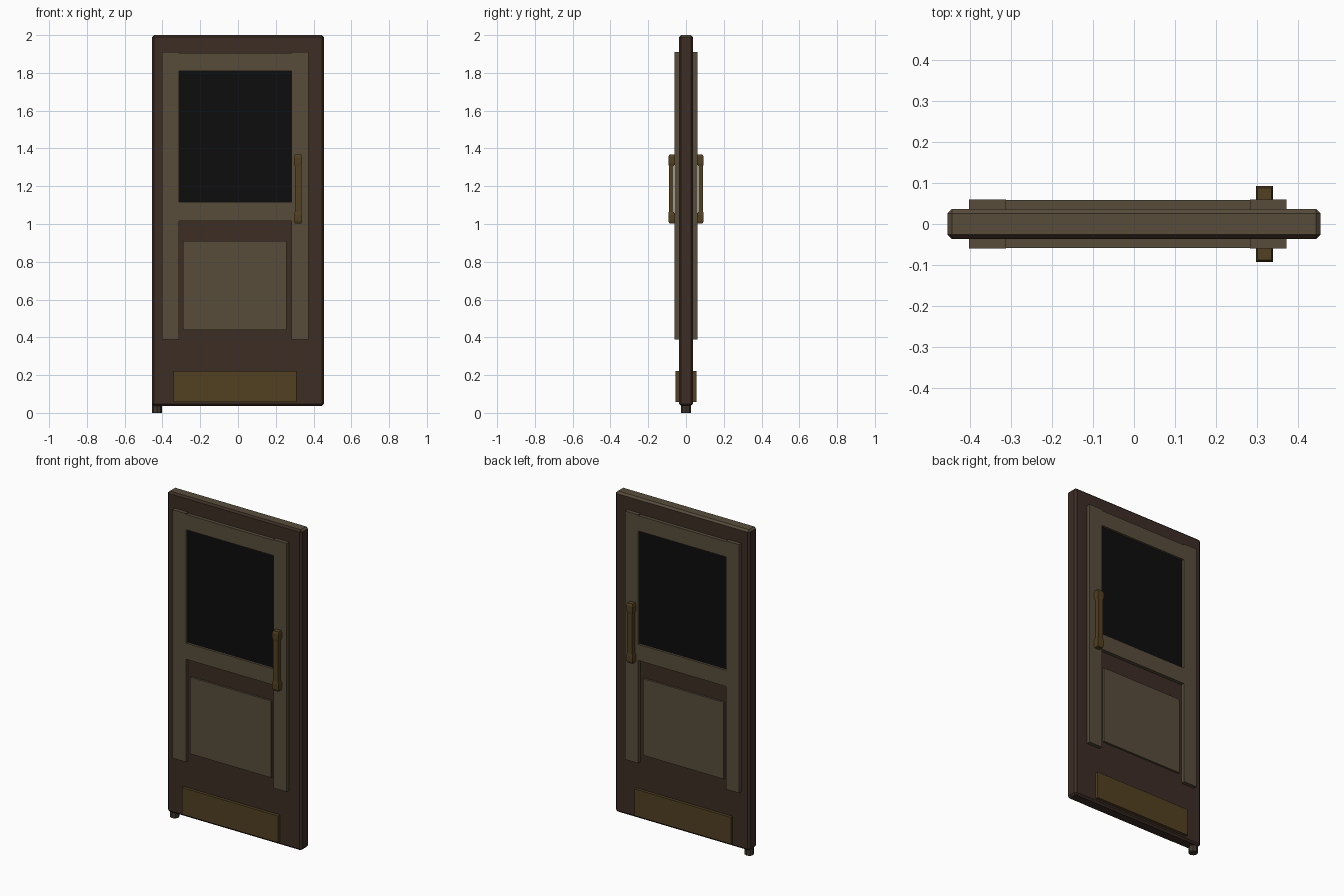
import bpy, bmesh, math

if "Cube" in bpy.data.objects:
    bpy.data.objects.remove(bpy.data.objects["Cube"])


def mat(name, rgb):
    m = bpy.data.materials.new(name)
    m.diffuse_color = (*rgb, 1)
    m.use_nodes = True
    m.node_tree.nodes["Principled BSDF"].inputs["Base Color"].default_value = m.diffuse_color
    return m


dark_wood = mat("dark wood", (0.045, 0.026, 0.018))
light_wood = mat("light wood", (0.097, 0.073, 0.044))
brass = mat("aged brass", (0.084, 0.052, 0.016))
black = mat("black glass", (0.004, 0.004, 0.004))
iron = mat("dull iron", (0.050, 0.037, 0.025))


def finish(name, bm, *mats):
    bmesh.ops.recalc_face_normals(bm, faces=bm.faces)
    me = bpy.data.meshes.new(name)
    bm.to_mesh(me)
    bm.free()
    ob = bpy.data.objects.new(name, me)
    bpy.context.collection.objects.link(ob)
    for m in mats:
        me.materials.append(m)
    return ob


def box_bm(x0, x1, y0, y1, z0, z1, bevel=0):
    bm = bmesh.new()
    bmesh.ops.create_cube(bm, size=1)
    for v in bm.verts:
        v.co.x = x1 if v.co.x > 0 else x0
        v.co.y = y1 if v.co.y > 0 else y0
        v.co.z = z1 if v.co.z > 0 else z0
    if bevel:
        bmesh.ops.bevel(bm, geom=bm.edges[:], offset=bevel, segments=1,
                        affect='EDGES', profile=0.5)
    return bm


# Door slab with chamfered edges; the top edge is light wood
slab = finish("door_slab", box_bm(-0.455, 0.455, -0.037, 0.037, 0.037, 2.0, 0.011),
              dark_wood, light_wood)
for p in slab.data.polygons:
    if p.normal.z > 0.5 and p.normal.y > -0.3:
        p.material_index = 1

# Raised parts on both faces: x range, z range, outer depth, material
parts = {
    "hinge_stile": (-0.402, -0.312, 0.388, 1.91, 0.060, light_wood),
    "latch_stile": (0.283, 0.372, 0.388, 1.91, 0.060, light_wood),
    "top_rail": (-0.312, 0.283, 1.81, 1.904, 0.058, light_wood),
    "middle_rail": (-0.312, 0.283, 1.017, 1.116, 0.058, light_wood),
    "window_glass": (-0.312, 0.283, 1.116, 1.81, 0.044, black),
    "lower_panel": (-0.290, 0.258, 0.44, 0.91, 0.049, light_wood),
    "kick_plate": (-0.342, 0.310, 0.058, 0.222, 0.055, brass),
}

# Handle sections: height, half width, inner depth, outer depth
grip = [(1.003, 0.017, 0.058, 0.088), (1.015, 0.021, 0.058, 0.093),
        (1.048, 0.021, 0.058, 0.093), (1.065, 0.017, 0.065, 0.091)]
grip += [(2.371 - z, w, a, b) for z, w, a, b in reversed(grip)]

for side, s in (("front", -1), ("back", 1)):
    for name, (x0, x1, z0, z1, d, m) in parts.items():
        y0, y1 = sorted((s * 0.030, s * d))
        finish(f"{side}_{name}", box_bm(x0, x1, y0, y1, z0, z1), m)

    # Pull handle, lofted through its sections
    bm = bmesh.new()
    rings = [[bm.verts.new((0.318 + x, s * y, z))
              for x, y in ((-w, a), (w, a), (w, b), (-w, b))]
             for z, w, a, b in grip]
    for r, q in zip(rings, rings[1:]):
        for i in range(4):
            j = (i + 1) % 4
            bm.faces.new((r[i], r[j], q[j], q[i]))
    bm.faces.new(rings[0])
    bm.faces.new(rings[-1])
    finish(f"{side}_pull_handle", bm, brass)

# Floor pivot pin under the hinge corner
bm = bmesh.new()
bmesh.ops.create_cone(bm, cap_ends=True, segments=8, radius1=0.026,
                      radius2=0.026, depth=0.05)
for v in bm.verts:
    v.co.x -= 0.429
    v.co.z += 0.025
finish("floor_pivot", bm, iron)
